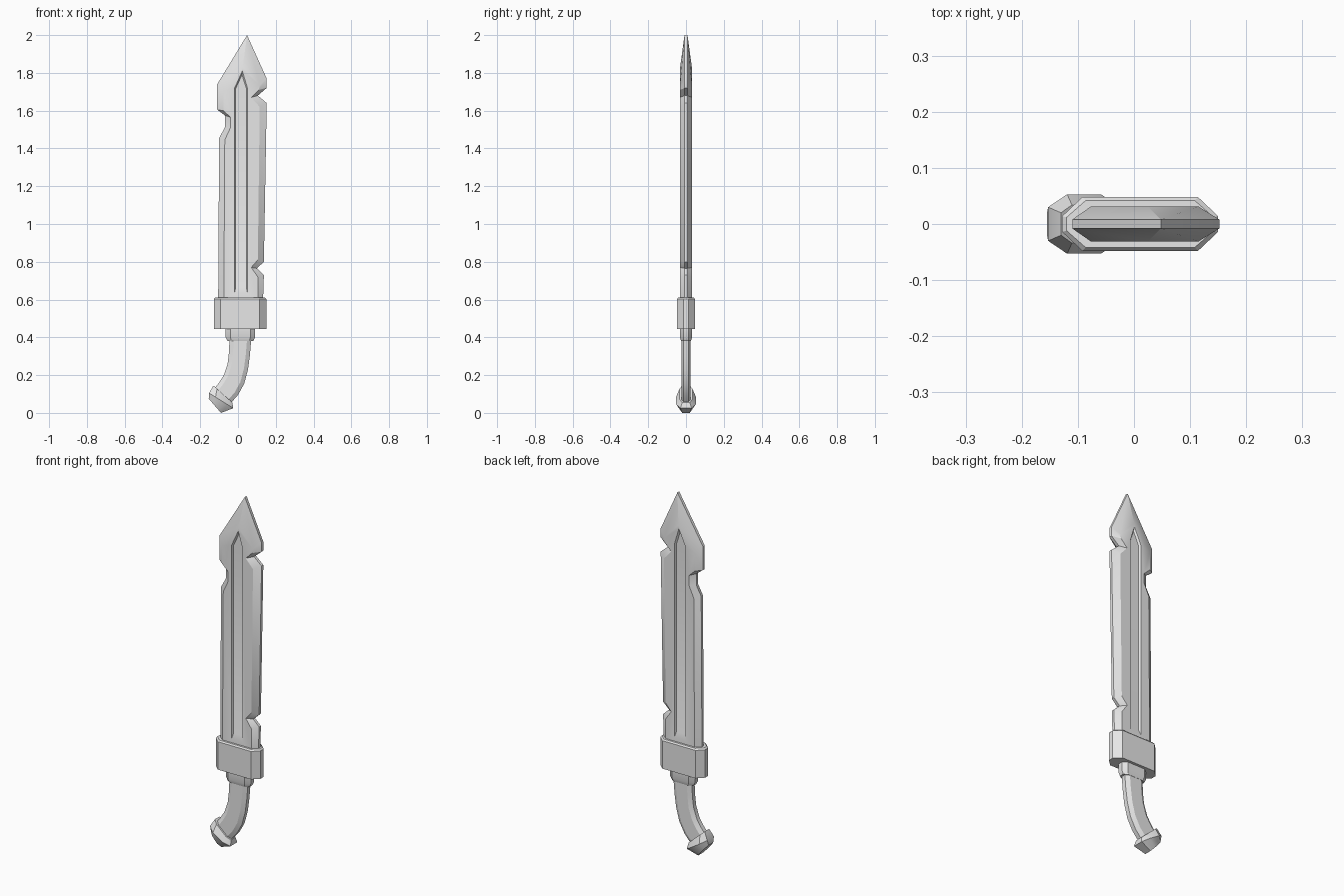
import bpy
import bmesh
import math
from mathutils import Vector

cube = bpy.data.objects.get("Cube")
if cube:
    bpy.data.objects.remove(cube, do_unlink=True)

GREY = (0.8, 0.8, 0.8, 1.0)
grey = bpy.data.materials.new("light grey")
grey.use_nodes = True
grey.diffuse_color = GREY
grey.node_tree.nodes["Principled BSDF"].inputs["Base Color"].default_value = GREY


def finish(name, bm):
    """Turn a bmesh into a shaded, coloured object."""
    bmesh.ops.recalc_face_normals(bm, faces=bm.faces[:])
    mesh = bpy.data.meshes.new(name)
    bm.to_mesh(mesh)
    bm.free()
    mesh.materials.append(grey)
    obj = bpy.data.objects.new(name, mesh)
    bpy.context.collection.objects.link(obj)
    bpy.ops.object.select_all(action='DESELECT')
    obj.select_set(True)
    bpy.context.view_layer.objects.active = obj
    bpy.ops.object.shade_smooth_by_angle(angle=math.radians(30))
    return obj


def bridge(bm, a, b):
    """Join two closed loops of equal length with quads."""
    n = len(a)
    for i in range(n):
        j = (i + 1) % n
        bm.faces.new((a[i], a[j], b[j], b[i]))


def octagon(bm, left, right, depth, cut, flat):
    """Chamfered ring between two (x, z) points, with half thickness depth."""
    a = Vector((left[0], 0, left[1]))
    b = Vector((right[0], 0, right[1]))
    u = (b - a).normalized() * cut
    y = Vector((0, 1, 0))
    front = [a - y * flat, a + u - y * depth, b - u - y * depth, b - y * flat]
    back = [b + y * flat, b - u + y * depth, a + u + y * depth, a + y * flat]
    return [bm.verts.new(p) for p in front + back]


def loft(name, rings):
    """Closed solid through a list of chamfered rings."""
    bm = bmesh.new()
    loops = [octagon(bm, *r) for r in rings]
    for a, b in zip(loops, loops[1:]):
        bridge(bm, a, b)
    bm.faces.new(loops[0])
    bm.faces.new(loops[-1])
    return finish(name, bm)


# Blade: cutting edge and raised flat outlines, paired, clockwise from the tip
edge_right = [(.048, 2), (.152, 1.77), (.152, 1.72), (.105, 1.68), (.152, 1.64),
              (.137, .8), (.1, .765), (.137, .73), (.132, .58)]
flat_right = [(.025, 1.83), (.115, 1.735), (.11, 1.71), (.07, 1.67), (.115, 1.62),
              (.105, .81), (.07, .77), (.105, .72), (.105, .58)]
edge_left = [(-.105, .58), (-.1, 1.455), (-.07, 1.51), (-.07, 1.575), (-.11, 1.605), (-.11, 1.74)]
flat_left = [(-.075, .58), (-.07, 1.445), (-.04, 1.51), (-.04, 1.565), (-.077, 1.6), (-.077, 1.7)]
# Groove: rim and floor, from its tip round to the lower left
groove_rim = [(.023, 1.81), (.05, 1.72), (.05, .635), (-.018, .635), (-.018, 1.72)]
groove_floor = [(.021, 1.79), (.045, 1.715), (.045, .66), (-.013, .66), (-.013, 1.715)]


def build_blade():
    bm = bmesh.new()

    def loop(points, y):
        return [bm.verts.new((x, y, z)) for x, z in points]

    rims = []
    corner = len(flat_right)
    for side in (-1, 1):
        rim = loop(edge_right + edge_left, side * .008)
        flat = loop(flat_right + flat_left, side * .031)
        lip = loop(groove_rim, side * .031)
        floor = loop(groove_floor, side * .021)
        bridge(bm, rim, flat)
        bridge(bm, lip, floor)
        bm.faces.new(floor)
        # Flat split in three around the groove
        bm.faces.new(flat[:corner] + [lip[2], lip[1], lip[0]])
        bm.faces.new(flat[corner:] + [flat[0], lip[0], lip[4], lip[3]])
        bm.faces.new((flat[corner - 1], flat[corner], lip[3], lip[2]))
        rims.append(rim)
    bridge(bm, *rims)
    return finish("blade", bm)


build_blade()

# Guard block with a bevelled top rim
loft("guard", [
    ((-.128, .445), (.15, .445), .048, .036, .014),
    ((-.128, .602), (.15, .602), .048, .036, .014),
    ((-.12, .61), (.142, .61), .042, .034, .012),
])

# Collar under the guard
loft("collar", [
    ((-.055, .38), (.08, .38), .026, .02, .012),
    ((-.065, .4), (.09, .4), .033, .025, .014),
    ((-.065, .45), (.09, .45), .033, .025, .014),
])

# Curved grip
grip_left = [(-.045, .39), (-.048, .32), (-.055, .26), (-.075, .2), (-.1, .16), (-.12, .135)]
grip_right = [(.07, .39), (.063, .305), (.053, .23), (.033, .155), (0, .095), (-.035, .055)]
loft("grip", [(a, b, .025, .022, .012) for a, b in zip(grip_left, grip_right)])

# Faceted pommel
loft("pommel", [
    ((-.13, .145), (-.03, .055), .034, .026, .02),
    ((-.153, .105), (-.025, .025), .053, .04, .03),
    ((-.155, .075), (-.09, 0), .034, .026, .02),
])
